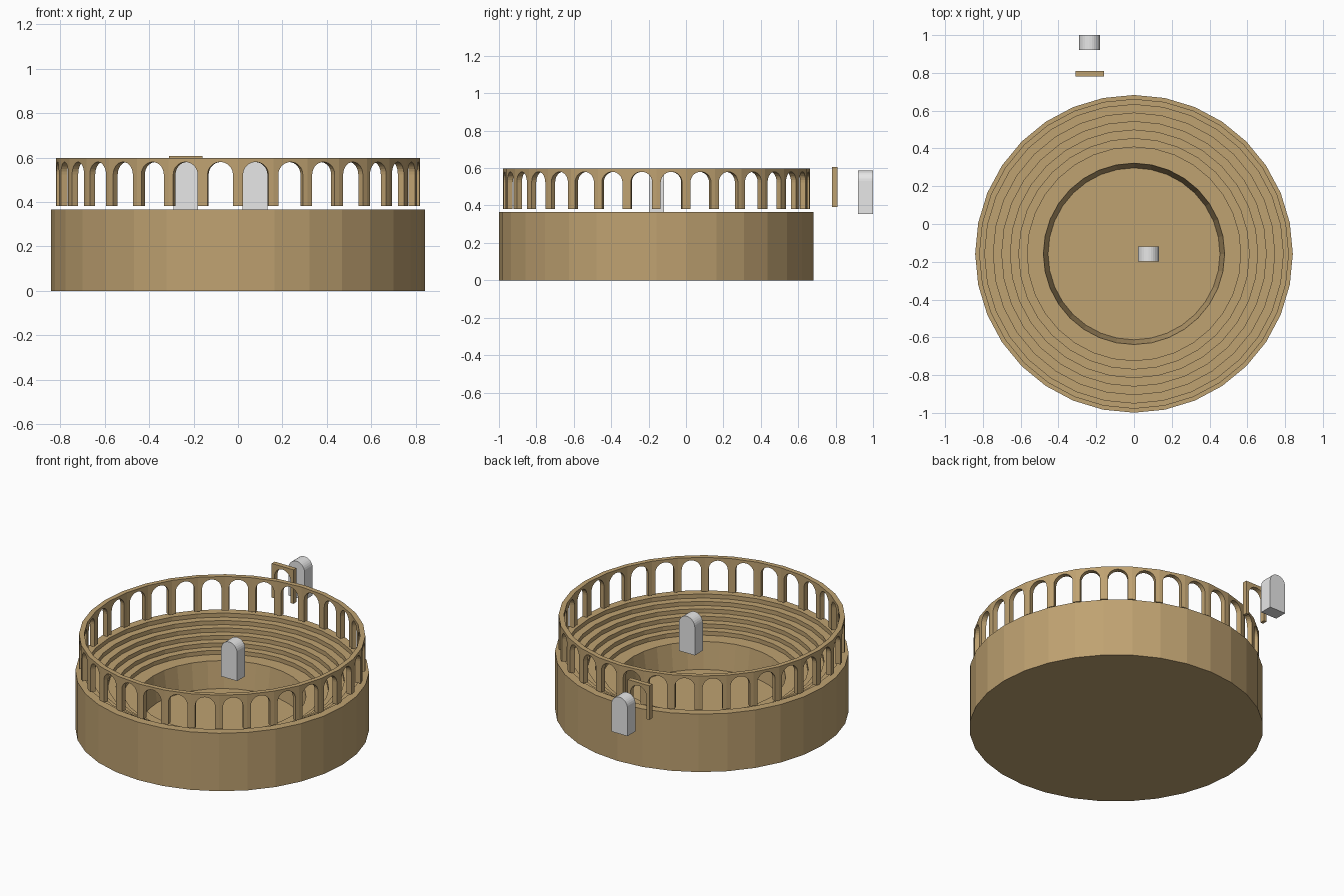
import bpy, bmesh, math

if "Cube" in bpy.data.objects:
    bpy.data.objects.remove(bpy.data.objects["Cube"])

CY = -0.158      # arena centre in y
N = 32           # sides and arches


def material(name, rgb):
    m = bpy.data.materials.new(name)
    m.diffuse_color = (*rgb, 1)
    m.use_nodes = True
    m.node_tree.nodes["Principled BSDF"].inputs["Base Color"].default_value = m.diffuse_color
    return m


stone = material("tan stone", (0.52, 0.36, 0.165))
grey = material("light grey", (0.8, 0.8, 0.8))


def finish(bm, name, mat):
    bmesh.ops.remove_doubles(bm, verts=bm.verts, dist=1e-5)
    bmesh.ops.recalc_face_normals(bm, faces=bm.faces)
    me = bpy.data.meshes.new(name)
    bm.to_mesh(me)
    bm.free()
    me.materials.append(mat)
    ob = bpy.data.objects.new(name, me)
    bpy.context.collection.objects.link(ob)
    return ob


def arch_path(half, z0, z1, steps=14):
    """Round-headed opening from bottom left over the top to bottom right."""
    spring = z1 - half
    pts = [(-half, z0)]
    for i in range(steps + 1):
        a = math.pi * (1 - i / steps)
        pts.append((half * math.cos(a), spring + half * math.sin(a)))
    return pts + [(half, z0)]


def slab(bm, outline, place, open_sides=()):
    """Extrude an outline; place(u, z, side) gives the 3D point."""
    f = [bm.verts.new(place(u, z, 0)) for u, z in outline]
    b = [bm.verts.new(place(u, z, 1)) for u, z in outline]
    bm.faces.new(f)
    bm.faces.new(b[::-1])
    n = len(f)
    for i in range(n):
        if i not in open_sides:
            j = (i + 1) % n
            bm.faces.new((f[j], f[i], b[i], b[j]))


def arch_outline(w, half, z0, z_open, z1):
    return [(-w, z0), (-w, z1), (w, z1), (w, z0)] + arch_path(half, z0, z_open)[::-1]


# Arena bowl: lathed profile with seating steps and a sunken floor
profile = [(0, 0), (0.841, 0), (0.841, 0.366)]
z = 0.366
for i in range(6):
    r = 0.79 - 0.045 * i
    profile += [(r, z), (r, z - 0.026)]
    z -= 0.026
profile += [(0.48, z), (0.455, 0.045), (0, 0.045)]

bm = bmesh.new()
rings = []
for k in range(N):
    a = 2 * math.pi * k / N
    rings.append([bm.verts.new((r * math.cos(a), CY + r * math.sin(a), h)) for r, h in profile])
for k in range(N):
    p, q = rings[k], rings[(k + 1) % N]
    for i in range(len(profile) - 1):
        quad = [p[i], q[i], q[i + 1], p[i + 1]]
        if profile[i][0] == 0:
            quad = [p[i], q[i + 1], p[i + 1]]
        elif profile[i + 1][0] == 0:
            quad = [p[i], q[i], p[i + 1]]
        bm.faces.new(quad)
finish(bm, "arena_bowl", stone)

# Arcade: ring of arches, one flat bay per side, pillars on the corners
bm = bmesh.new()
W = 0.0785
bay = arch_outline(W, 0.056, 0.382, 0.58, 0.597)
for k in range(N):
    a0, a1 = (2 * math.pi * (k + d) / N for d in (0, 1))

    def place(u, z, side):
        r = 0.79 if side else 0.82
        t = (u + W) / (2 * W)
        x = r * ((1 - t) * math.cos(a0) + t * math.cos(a1))
        y = r * ((1 - t) * math.sin(a0) + t * math.sin(a1))
        return (x, CY + y, z)

    slab(bm, bay, place, open_sides=(0, 2))
finish(bm, "arcade_ring", stone)

# Single loose arch behind the arena
bm = bmesh.new()
slab(bm, arch_outline(0.0755, 0.056, 0.391, 0.587, 0.606),
     lambda u, z, s: (-0.235 + u, 0.78 + 0.03 * s, z))
finish(bm, "loose_arch", stone)

# Grey round-headed blocks
for name, x, y in (("centre_block", 0.077, -0.158), ("rear_block", -0.235, 0.96)):
    bm = bmesh.new()
    slab(bm, arch_path(0.056, 0.355, 0.587),
         lambda u, z, s: (x + u, y - 0.04 + 0.08 * s, z))
    finish(bm, name, grey)
